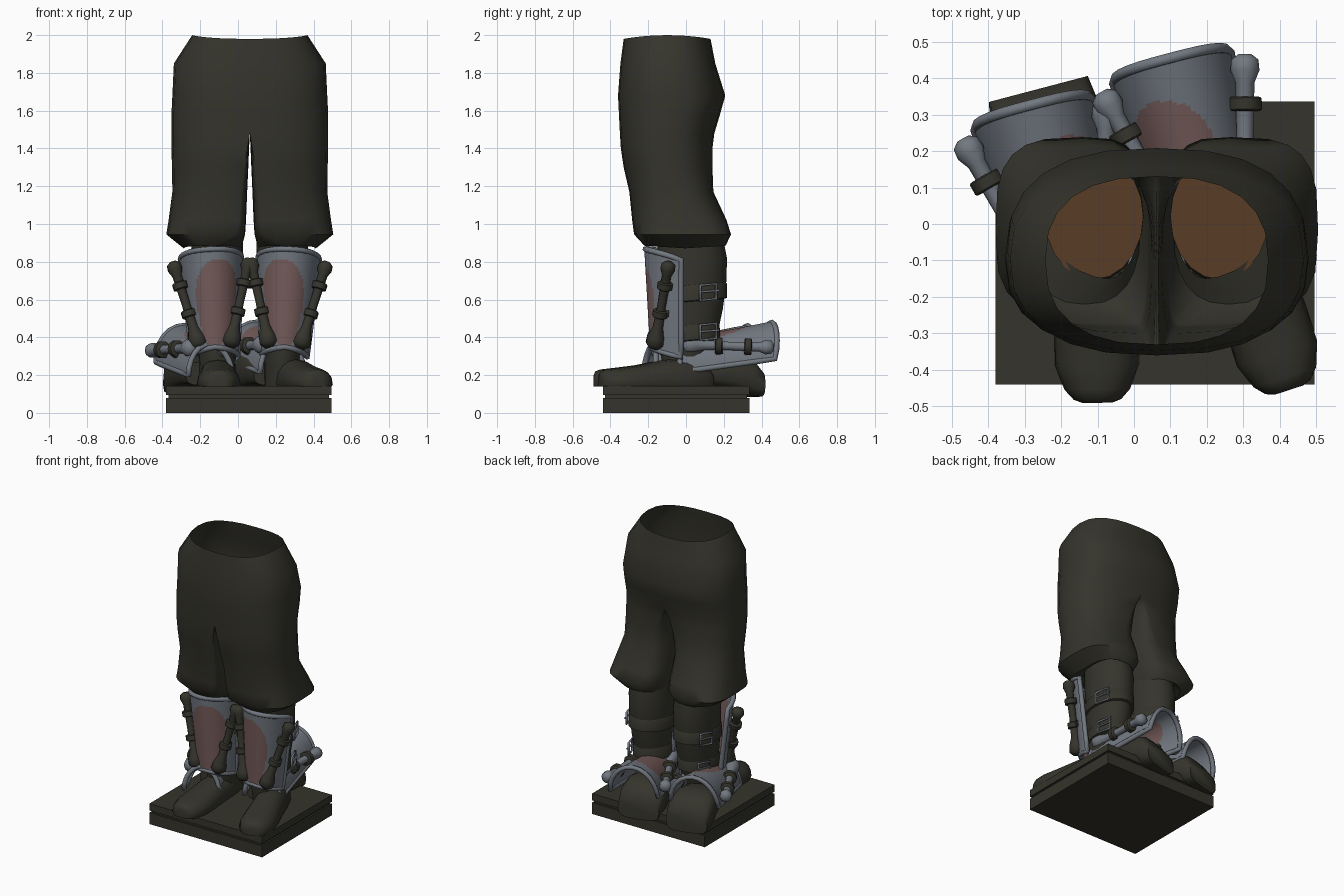
import bpy, bmesh, math
from mathutils import Vector, Matrix

if "Cube" in bpy.data.objects:
    bpy.data.objects.remove(bpy.data.objects["Cube"])

CX = 0.0625  # symmetry plane of the trousers


def material(name, rgb):
    m = bpy.data.materials.new(name)
    m.diffuse_color = (*rgb, 1)
    m.use_nodes = True
    m.node_tree.nodes["Principled BSDF"].inputs["Base Color"].default_value = m.diffuse_color
    return m


OLIVE = material("dark olive", (0.035, 0.034, 0.025))
GREY = material("steel grey", (0.17, 0.19, 0.22))
PINK = material("dull pink", (0.18, 0.108, 0.103))
BROWN = material("leather brown", (0.11, 0.05, 0.022))


def finish(name, bm, mats, angle=50):
    bmesh.ops.recalc_face_normals(bm, faces=bm.faces)
    me = bpy.data.meshes.new(name)
    bm.to_mesh(me)
    bm.free()
    ob = bpy.data.objects.new(name, me)
    bpy.context.collection.objects.link(ob)
    for m in mats:
        me.materials.append(m)
    bpy.ops.object.select_all(action='DESELECT')
    ob.select_set(True)
    bpy.context.view_layer.objects.active = ob
    bpy.ops.object.shade_smooth_by_angle(angle=math.radians(angle))
    return ob


def loft(name, rings, mats, caps=True, cap_mat=0, keep=None):
    """Skin closed rings; keep() filters the faces."""
    bm = bmesh.new()
    vs = [[bm.verts.new(p) for p in r] for r in rings]
    n = len(rings[0])
    for a, b in zip(vs, vs[1:]):
        for i in range(n):
            q = (a[i], a[(i + 1) % n], b[(i + 1) % n], b[i])
            if keep is None or keep(q):
                bm.faces.new(q)
    if caps:
        bm.faces.new(vs[0])
        bm.faces.new(vs[-1]).material_index = cap_mat
    bmesh.ops.delete(bm, geom=[v for v in bm.verts if not v.link_faces], context='VERTS')
    return finish(name, bm, mats)


def lathe(name, a, b, profile, mat, n=10):
    """Round body between two points from (fraction, radius) pairs."""
    a, b = Vector(a), Vector(b)
    d = b - a
    rot = d.to_track_quat('Z', 'Y')
    rings = [[a + d * t + rot @ Vector((r * math.cos(k * math.tau / n), r * math.sin(k * math.tau / n), 0))
              for k in range(n)] for t, r in profile]
    return loft(name, rings, [mat])


def tube(name, pts, r, mat, closed=True):
    cu = bpy.data.curves.new(name, 'CURVE')
    cu.dimensions = '3D'
    cu.bevel_depth, cu.bevel_resolution = r, 1
    sp = cu.splines.new('POLY')
    sp.points.add(len(pts) - 1)
    for p, c in zip(sp.points, pts):
        p.co = (*c, 1)
    sp.use_cyclic_u = closed
    cu.use_fill_caps = True
    cu.materials.append(mat)
    ob = bpy.data.objects.new(name, cu)
    bpy.context.collection.objects.link(ob)


def oval(cx, cy, z, rx, ry, n=20, tilt=0):
    return [Vector((cx + rx * math.cos(t), cy + ry * math.sin(t), z + tilt * math.sin(t)))
            for t in (k * math.tau / n for k in range(n))]


def power(v, p):
    return math.copysign(abs(v) ** p, v)


# Plinth: two slabs with a recessed joint
for name, z0, z1, s in (("plinth_lower", 0, .08, 0), ("plinth_joint", .08, .095, .012), ("plinth_upper", .095, .143, 0)):
    rect = [(-.38 + s, -.44 + s), (.495 - s, -.44 + s), (.495 - s, .335 - s), (-.38 + s, .335 - s)]
    loft(name, [[(x, y, z) for x, y in rect] for z in (z0, z1)], [OLIVE])


# Trousers: one leg and half the waist, mirrored; the front seam stays nearly closed
def trouser_ring(z, xi, xo, yf, yb, blend, p=.8, n=24):
    cy, d, ring = (yf + yb) / 2, (yb - yf) / 2, []
    for k in range(n):
        t = math.tau * k / n
        c, s = math.cos(t), math.sin(t)
        cc, ss = power(c, p), power(s, p)
        b = blend * (.25 + .75 * max(0, (.95 - z) / .07) if s < -.01 and z > .88 else 1)
        b = min(b, 1)
        waist = (xi if blend else 0) if c < 1e-6 else max(xo * cc, xi if blend else 0)
        leg = (xi + xo) / 2 + (xo - xi) / 2 * cc
        dz = -.02 * ss * ss if z > 1.95 else (.014 * abs(ss) - .007 if z < .92 else 0)
        ring.append(Vector((waist * (1 - b) + leg * b, cy + d * ss, z + dz)))
    return ring


rows = [(.908, .045, .305, -.15, .19, 1, 1), (.878, .045, .35, -.22, .21, 1), (.945, .025, .442, -.275, .238, .85, .6),
        (1.02, .02, .43, -.285, .215, .75, .68), (1.17, .014, .41, -.30, .145, .6), (1.3, .008, .412, -.33, .14, .4),
        (1.4, .004, .415, -.345, .14, .2),
        (1.48, 0, .415, -.35, .15, 0), (1.58, 0, .415, -.355, .18, 0), (1.68, 0, .41, -.36, .208, 0),
        (1.85, 0, .402, -.347, .155, 0), (2.0, 0, .305, -.33, .13, 0)]
trousers = loft("trousers", [trouser_ring(*r) for r in rows], [OLIVE], caps=False,
                keep=lambda q: any(v.co.x > 1e-5 for v in q))
trousers.location.x = CX
mod = trousers.modifiers.new("mirror", 'MIRROR')
mod.merge_threshold = .001


# Shin guard: arched plate with a rim and two strapped bones
def guard(name, M, bone_mat, shift, reach, strap):
    cols, lines, amax = 44, 56, math.radians(88)

    def point(t, v):
        top, low = .868 - .05 * abs(t) ** 2.2, .35 - .05 * abs(t) ** 1.3
        z = low + (top - low) * v
        w, d = .12 + .042 * v, .165 + .03 * v
        return Vector((w * math.sin(t * amax), -d * math.cos(t * amax), z))

    bm = bmesh.new()
    g = [[bm.verts.new(M @ point(2 * i / cols - 1, j / lines)) for i in range(cols + 1)] for j in range(lines + 1)]
    for j in range(lines):
        for i in range(cols):
            f = bm.faces.new((g[j][i], g[j][i + 1], g[j + 1][i + 1], g[j + 1][i]))
            t, v = (2 * i + 1) / cols - 1, (j + .5) / lines
            across, along = (t - shift * v) / (.36 + .28 * v), (v - reach / 2) / (reach / 2)
            f.material_index = int(across ** 2 + abs(along) ** 2.5 < 1)  # stain
    plate = finish(name + "_plate", bm, [GREY, PINK])
    sol = plate.modifiers.new("thickness", 'SOLIDIFY')
    sol.thickness, sol.offset = .012, 0
    steps = [i / 6 - 1 for i in range(13)]
    edge = [point(t, 0) for t in steps] + [point(1, k / 6) for k in range(1, 6)]
    edge += [point(-t, 1) for t in steps] + [point(-1, 1 - k / 6) for k in range(1, 6)]
    tube(name + "_rim", [M @ p for p in edge], .016, GREY)
    for s, side in ((-1, "left"), (1, "right")):
        a, b = Vector((s * .203, -.07, .81)), Vector((s * .08, -.148, .345))
        lathe(f"{name}_{side}_bone", M @ a, M @ b,
              [(0, .018), (.03, .037), (.09, .040), (.16, .026), (.5, .023), (.76, .028), (.87, .047), (.95, .05), (1, .025)],
              bone_mat)
        for t in (.28, .6):
            c, d = a.lerp(b, t - .04), a.lerp(b, t + .04)
            lathe(f"{name}_{side}_strap", M @ c, M @ d,
                  [(0, strap - .005), (.1, strap), (.9, strap), (1, strap - .005)], OLIVE)
            mid = a.lerp(b, t)
            lathe(f"{name}_{side}_tie", M @ mid, M @ Vector((s * .13, -.07, mid.z)), [(0, .02), (1, .02)], OLIVE, 6)


# Feet profile: (fraction heel to toe, half width, height)
FOOT = [(0, .06, .08), (.06, .085, .12), (.25, .10, .15), (.45, .105, .138), (.65, .115, .112),
        (.83, .115, .098), (.94, .09, .09), (.985, .065, .08), (1, .04, .055)]


def foot(name, heel, toe, z0):
    h, t = Vector(heel), Vector(toe)
    side = Vector((-(t - h).y, (t - h).x, 0)).normalized()
    rings = []
    for f, w, ht in FOOT:
        c = h.lerp(t, f)
        rings.append([c + side * w * power(math.cos(a), .85)
                      + Vector((0, 0, z0 + ht * (max(power(math.sin(a), .85), -.12) + .12) / 1.12))
                      for a in (k * math.tau / 16 for k in range(16))])
    loft(name, rings, [OLIVE])


# Standing boots
SHAFT = [(.14, .01, .095, .11), (.25, 0, .095, .125), (.32, 0, .10, .135), (.42, .015, .112, .152), (.55, .025, .125, .17),
         (.7, .032, .135, .182), (.82, .033, .138, .184), (.925, .02, .135, .172)]
for s, side, toe in ((-1, "left", (-.10, -.49, 0)), (1, "right", (.425, -.455, 0))):
    x = CX + s * .172
    loft(side + "_boot_shaft", [oval(x, cy, z, rx, ry, tilt=.02 if z > .9 else 0) for z, cy, rx, ry in SHAFT],
         [OLIVE, BROWN], cap_mat=1)
    foot(side + "_boot_foot", (x, .13, 0), toe, .14)
    lean = Matrix.Rotation(s * math.radians(2.5), 4, 'Y')
    guard(side + "_shin_guard", Matrix.Translation((CX + s * .17, -.02, 0)) @ lean, OLIVE, -s * .2, .9, .041)
    # Overlapping leather bands and buckles
    for z, cy, rx, ry in ((.43, .016, .113, .154), (.64, .03, .131, .178)):
        loft(side + "_boot_band", [oval(x, cy, z + dz, rx + e, ry + e, tilt=.015)
                                   for dz, e in ((-.05, 0), (-.045, .01), (.03, .008), (.04, 0))], [OLIVE])
        bx, by = x + s * (rx * .87 + .018), .12
        frame = [(-.045, -.04), (.04, -.04), (.04, .04), (-.045, .04)]
        tube(side + "_buckle", [(bx - s * .35 * (u + .01), by + u, z + v + u * .1) for u, v in frame], .008, GREY)
        tube(side + "_buckle_pin", [(bx + s * .012, by - .045, z), (bx - s * .015, by + .055, z + .008)], .006, GREY, False)

# Spare boots lying at the back, with their guards on top
for s, side, top, heel, toe in ((-1, "left", (-.29, .352, .268), (-.18, -.0, 0), (-.262, .37, 0)),
                                (1, "right", (.09, .48, .285), (.18, .0, 0), (.10, .385, 0))):
    Z = Vector((-.25, .95, .13)).normalized()
    X = Z.cross(Vector((0, 0, 1))).normalized()
    Y = Z.cross(X)
    M = Matrix.Translation(top) @ Matrix((X, Y, Z)).transposed().to_4x4() @ Matrix.Translation((0, 0, -.87))
    guard("spare_" + side + "_guard", M, GREY, -s * .4, .8, .046)
    h, t = Vector(heel), Vector(toe)
    rings = []
    for f, w, z0, z1 in ((0, .10, .145, .27), (.3, .125, .14, .31), (.6, .145, .12, .33), (.85, .15, .085, .30), (1, .14, .085, .22)):
        c = h.lerp(t, f)
        rings.append([c + X * w * power(math.cos(a), .6)
                      + Vector((0, 0, (z0 + z1) / 2 + (z1 - z0) / 2 * power(math.sin(a), .6)))
                      for a in (k * math.tau / 16 for k in range(16))])
    loft("spare_" + side + "_boot", rings, [OLIVE])
